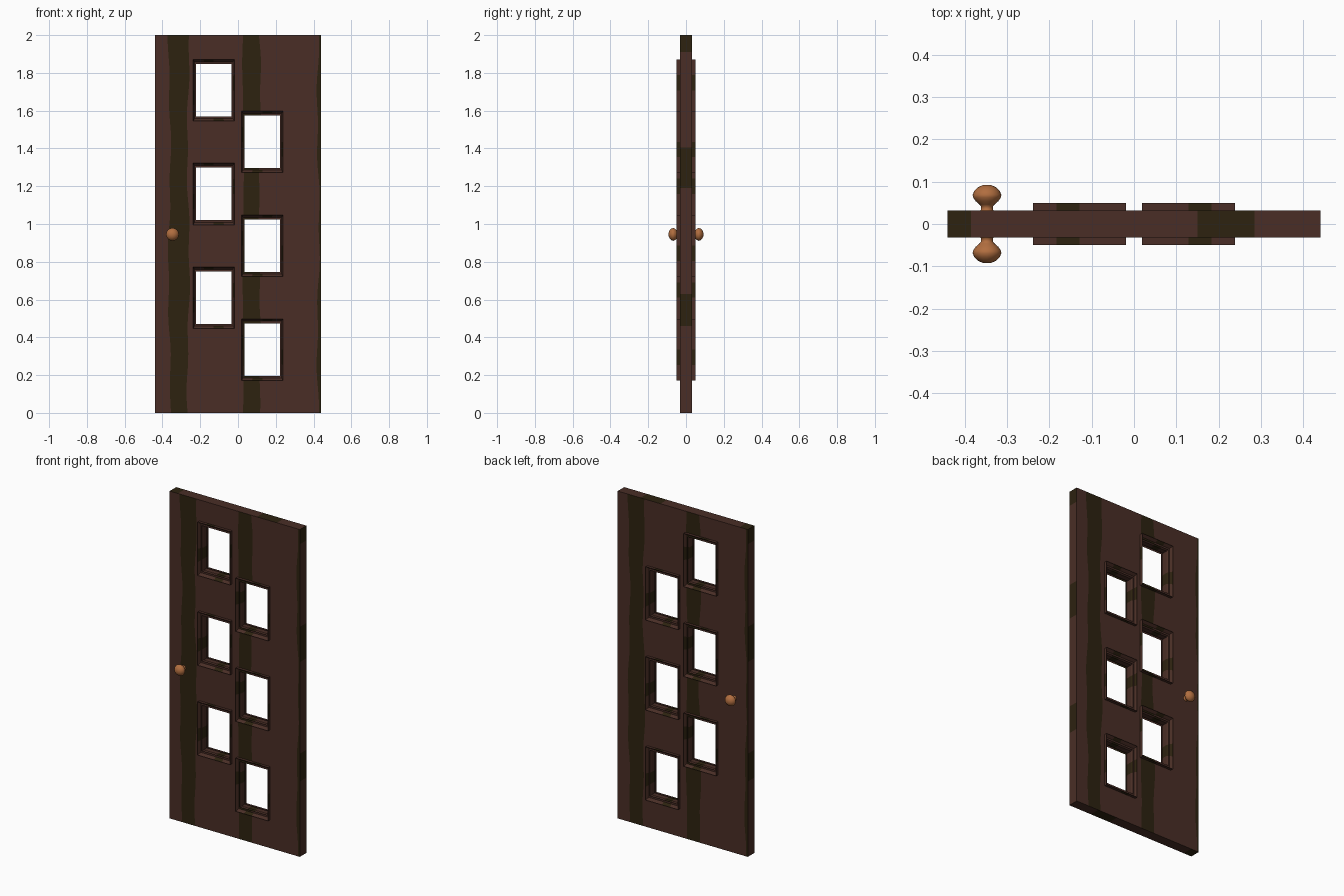
import bpy, math

if "Cube" in bpy.data.objects:
    bpy.data.objects.remove(bpy.data.objects["Cube"])


def mat(name, c):
    m = bpy.data.materials.new(name)
    m.diffuse_color = (*c, 1)
    m.use_nodes = True
    m.node_tree.nodes["Principled BSDF"].inputs["Base Color"].default_value = m.diffuse_color
    return m


BROWN = mat("brown wood", (0.067, 0.027, 0.019))
DARK = mat("dark grain", (0.026, 0.016, 0.005))
COPPER = mat("copper knob", (0.44, 0.155, 0.05))

W, H, T = 0.44, 2.0, 0.0315          # half width, height, half thickness
IN, OUT = 0.035, 0.222               # opening edges, mirrored in x
HH = 0.139                           # half height of an opening
LEFT_Z = [1.708, 1.159, 0.610]
RIGHT_Z = [1.435, 0.885, 0.335]


def make(name, verts, faces, idx, mats):
    me = bpy.data.meshes.new(name)
    me.from_pydata(verts, [], faces)
    for m in mats:
        me.materials.append(m)
    for p, i in zip(me.polygons, idx):
        p.material_index = i
    ob = bpy.data.objects.new(name, me)
    bpy.context.collection.objects.link(ob)
    return ob


# door slab: gridded faces with holes and wavy grain stripes
verts, faces, idx = [], [], []


def quad(pts, m):
    n = len(verts)
    verts.extend(pts)
    faces.append((n, n + 1, n + 2, n + 3))
    idx.append(m)


def wave(z, k):
    return 0.006 * math.sin(5 * z + k) + 0.004 * math.sin(17 * z + 2.3 * k)


def columns(z):
    return [-W, -0.363 + wave(z, 1), -0.263 + wave(z, 4), -OUT, -IN,
            0.027 + 0.5 * wave(z, 2), IN, 0.115 + wave(z, 6), OUT,
            0.425 + wave(z, 3), W]


DARK_COLS = {1, 5, 6, 9}
edges = {0.0, H}
for zc in LEFT_Z + RIGHT_Z:
    edges |= {round(zc - HH, 4), round(zc + HH, 4)}
edges = sorted(edges)
rows = []
for a, b in zip(edges, edges[1:]):
    n = max(1, round((b - a) / 0.04))
    rows += [a + (b - a) * i / n for i in range(n)]
rows.append(H)

for s in (1, -1):                    # front, then back turned half round
    holes = (LEFT_Z, RIGHT_Z)[::s]
    for a, b in zip(rows, rows[1:]):
        zm = (a + b) / 2
        ca, cb = columns(a), columns(b)
        cut_l = any(abs(zm - z) < HH for z in holes[0])
        cut_r = any(abs(zm - z) < HH for z in holes[1])
        for i in range(10):
            if (i == 3 and cut_l) or (i in (6, 7) and cut_r):
                continue
            quad([(s * x, -s * T, z) for x, z in
                  ((ca[i], a), (ca[i + 1], a), (cb[i + 1], b), (cb[i], b))],
                 int(i in DARK_COLS))
    # narrow side edge with grain bands
    zs = [0, 0.46, 0.63, 1.19, 1.405, 1.91, H]
    for i, (a, b) in enumerate(zip(zs, zs[1:])):
        quad([(s * W, -s * T, a), (s * W, s * T, a),
              (s * W, s * T, b), (s * W, -s * T, b)], i % 2)

# top and bottom edges
xs = [-W, -0.385, 0.15, 0.285, W]
for i, (a, b) in enumerate(zip(xs, xs[1:])):
    m = int(i in (0, 2))
    quad([(a, -T, H), (b, -T, H), (b, T, H), (a, T, H)], m)
    quad([(a, T, 0), (b, T, 0), (b, -T, 0), (a, -T, 0)], m)
make("door_slab", verts, faces, idx, [BROWN, DARK])


# window frames: a bevelled ring lining each opening
def frame(name, xc, zc, dark_piece):
    hw, bw = (OUT - IN) / 2, 0.0165
    bz = 0.024
    profile = [(1, -0.049), (0, -0.016), (0, 0.016), (1, 0.049)]
    pieces = 4
    v, f, k = [], [], []
    corners = [(-1, -1), (1, -1), (1, 1), (-1, 1)]
    for c in range(4):
        p, q = corners[c], corners[(c + 1) % 4]
        for j in range(pieces):
            t = j / pieces
            sx, sz = p[0] + (q[0] - p[0]) * t, p[1] + (q[1] - p[1]) * t
            for o, y in profile:
                v.append((xc + sx * (hw + bw * o), y, zc + sz * (HH + bz * o)))
    n = 4 * pieces
    for r in range(n):
        r2 = (r + 1) % n
        for i in range(4):
            i2 = (i + 1) % 4
            f.append((r * 4 + i, r2 * 4 + i, r2 * 4 + i2, r * 4 + i2))
            k.append(int(r % pieces == dark_piece))
    make(name, v, f, k, [BROWN, DARK])


xw = (IN + OUT) / 2
for i in range(3):
    frame(f"left_window_frame_{i + 1}", -xw, LEFT_Z[i], 2)
    frame(f"right_window_frame_{i + 1}", xw, RIGHT_Z[i], 1)

# knobs: turned profile (radius, distance from the door centre)
KNOB = [(0.018, 0.030), (0.014, 0.034), (0.014, 0.042), (0.018, 0.046),
        (0.027, 0.054), (0.033, 0.063), (0.034, 0.069), (0.030, 0.078),
        (0.021, 0.087), (0.010, 0.0918), (0.0, 0.0925)]
SEG = 16
for name, s in (("front_knob", -1), ("back_knob", 1)):
    v = [(-0.347 + r * math.cos(2 * math.pi * j / SEG), s * d,
          0.945 - s * r * math.sin(2 * math.pi * j / SEG))
         for r, d in KNOB[:-1] for j in range(SEG)]
    v.append((-0.347, s * KNOB[-1][1], 0.945))
    f = []
    for i in range(len(KNOB) - 2):
        for j in range(SEG):
            j2 = (j + 1) % SEG
            f.append((i * SEG + j, i * SEG + j2,
                      (i + 1) * SEG + j2, (i + 1) * SEG + j))
    last = (len(KNOB) - 2) * SEG
    f += [(last + j, last + (j + 1) % SEG, len(v) - 1) for j in range(SEG)]
    ob = make(name, v, f, [0] * len(f), [COPPER])
    ob.data.shade_smooth()
